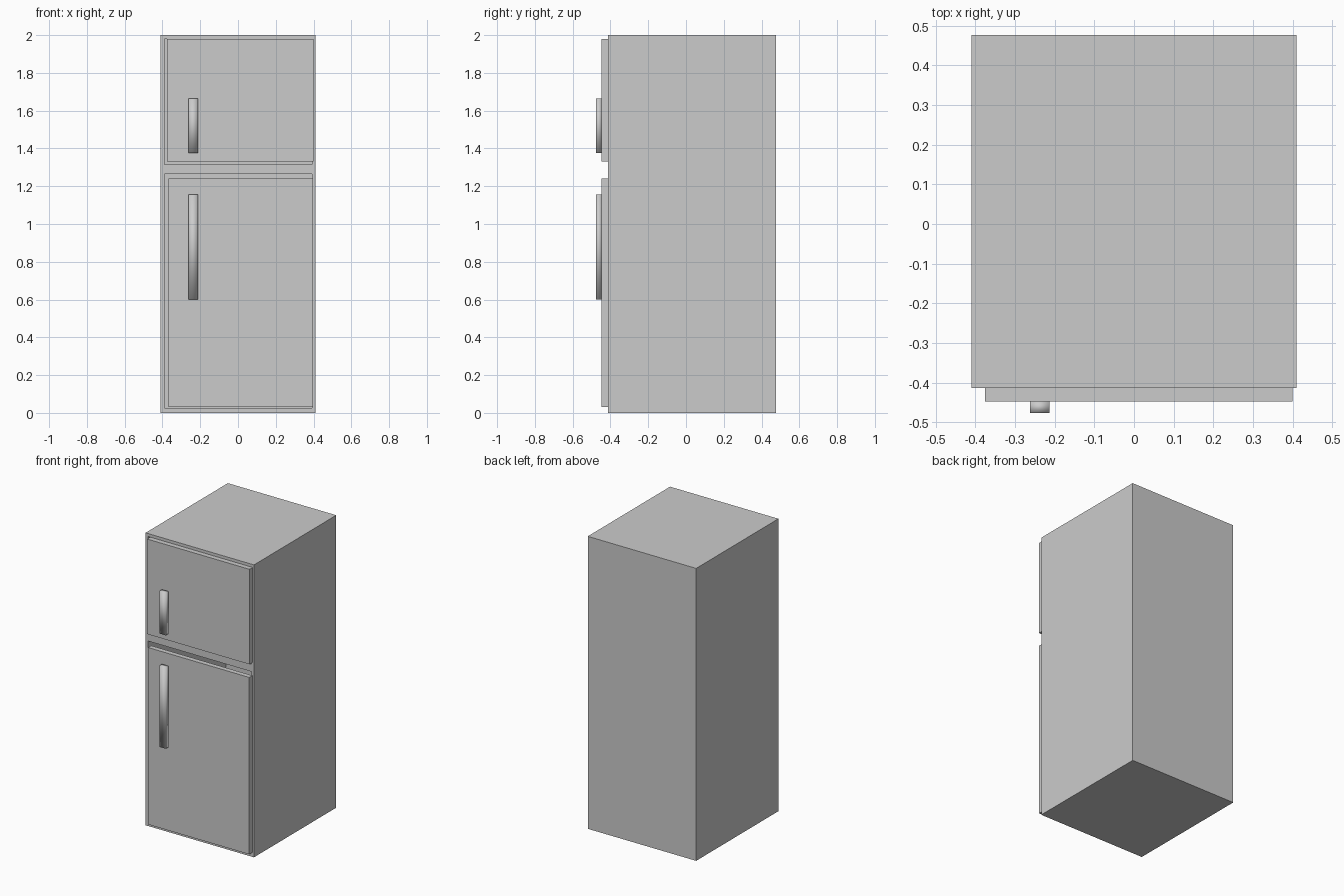
import bpy

if "Cube" in bpy.data.objects:
    bpy.data.objects.remove(bpy.data.objects["Cube"], do_unlink=True)

# One plain enamel colour for the whole appliance
enamel = bpy.data.materials.new("grey_enamel")
enamel.use_nodes = True
GREY = (0.6, 0.6, 0.6, 1.0)
enamel.diffuse_color = GREY
enamel.node_tree.nodes["Principled BSDF"].inputs["Base Color"].default_value = GREY


def box(name, x, y, z):
    """Axis-aligned box from (low, high) ranges."""
    spans = (x, y, z)
    bpy.ops.mesh.primitive_cube_add(size=1, location=[(a + b) / 2 for a, b in spans])
    obj = bpy.context.object
    obj.name = name
    obj.scale = [b - a for a, b in spans]
    bpy.ops.object.transform_apply(location=False, rotation=False, scale=True)
    obj.data.materials.append(enamel)
    return obj


FRONT, BACK = -0.413, 0.476
DOOR_FACE = -0.447

# Cabinet shell
cabinet = box("cabinet", (-0.41, 0.41), (FRONT, BACK), (0, 2))

# Storage compartments, doors and handles: freezer above, fridge below
sections = {
    "freezer": dict(space=(1.315, 1.98), door_x=(-0.375, 0.40),
                    door_z=(1.33, 1.98), grip=(1.375, 1.665)),
    "fridge": dict(space=(0.025, 1.265), door_x=(-0.367, 0.398),
                   door_z=(0.03, 1.24), grip=(0.60, 1.155)),
}

for name, s in sections.items():
    # Hollow compartment
    cutter = box(name + "_cutter", (-0.39, 0.393), (FRONT - 0.1, BACK - 0.05), s["space"])
    cutter.hide_render = True
    cutter.display_type = 'WIRE'
    cut = cabinet.modifiers.new(name + "_space", 'BOOLEAN')
    cut.operation = 'DIFFERENCE'
    cut.solver = 'EXACT'
    cut.object = cutter
    cutter.hide_set(True)

    # Door slab
    box(name + "_door", s["door_x"], (DOOR_FACE, FRONT), s["door_z"])

    # Softly shaded upright grip
    handle = box(name + "_handle", (-0.262, -0.213), (-0.476, DOOR_FACE), s["grip"])
    for poly in handle.data.polygons:
        poly.use_smooth = True
